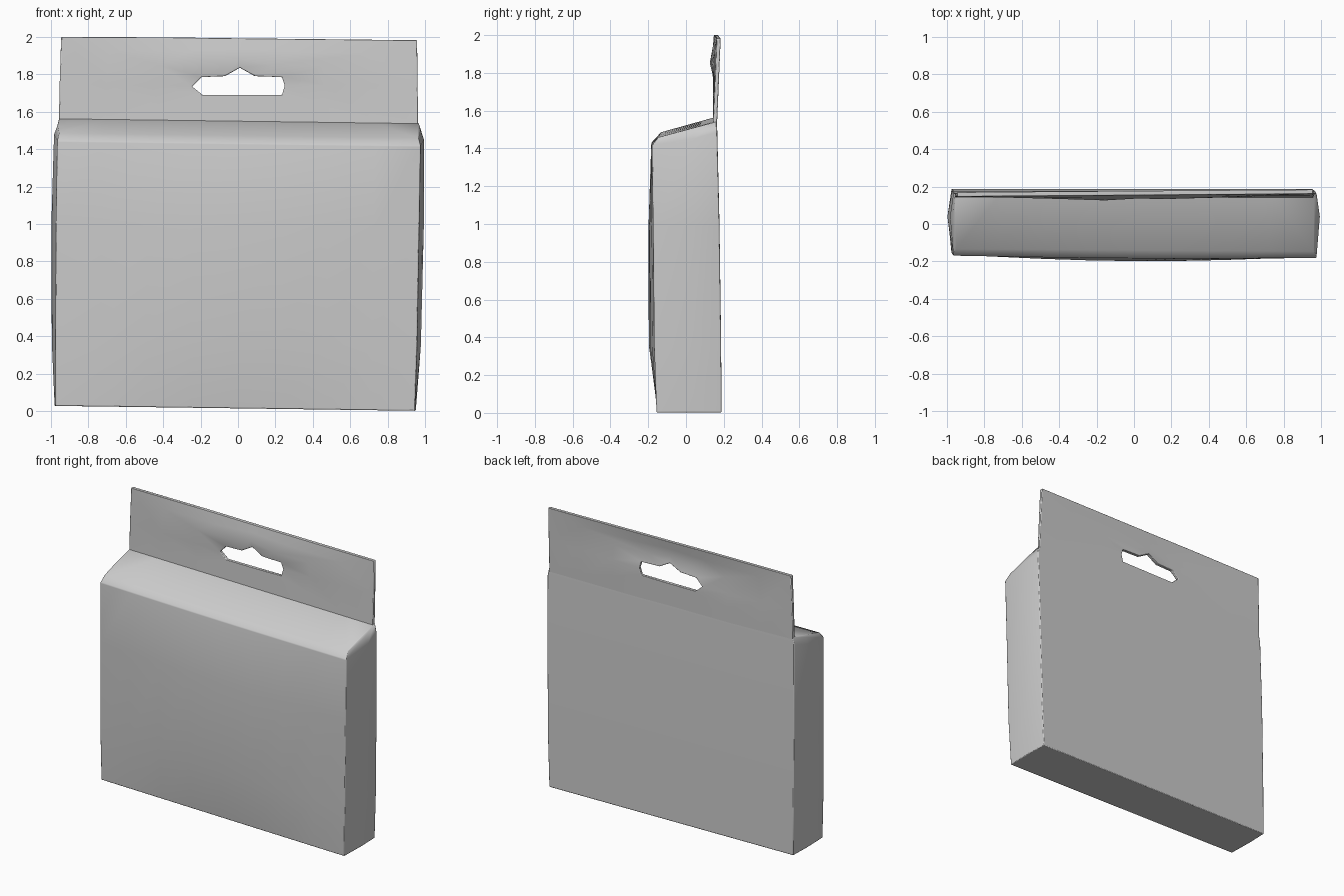
import bpy, bmesh, math
from mathutils import Vector

cube = bpy.data.objects.get("Cube")
if cube:
    bpy.data.objects.remove(cube, do_unlink=True)

grey = bpy.data.materials.new("plain grey")
grey.use_nodes = True
colour = (0.6, 0.6, 0.6, 1)
grey.diffuse_color = colour
grey.node_tree.nodes["Principled BSDF"].inputs["Base Color"].default_value = colour


def finish(bm, name, bevel, angle):
    bmesh.ops.recalc_face_normals(bm, faces=bm.faces)
    mesh = bpy.data.meshes.new(name)
    bm.to_mesh(mesh)
    bm.free()
    mesh.materials.append(grey)
    ob = bpy.data.objects.new(name, mesh)
    bpy.context.collection.objects.link(ob)
    mod = ob.modifiers.new("soft edges", "BEVEL")
    mod.width, mod.segments, mod.limit_method = bevel, 2, "ANGLE"
    mod.angle_limit = math.radians(40)
    bpy.ops.object.select_all(action="DESELECT")
    ob.select_set(True)
    bpy.context.view_layer.objects.active = ob
    bpy.ops.object.shade_smooth_by_angle(angle=math.radians(angle))
    return ob


# Box body: rings lofted upwards, slightly bulged and skewed
COLS = 8
# front z, back z, front y, back y, front bulge, left x, right x, side bulge
LEVELS = [
    (0.015, 0.015, -0.15, 0.188, 0.0, -0.975, 0.945, 0.005),
    (0.36, 0.36, -0.162, 0.186, 0.035, -0.975, 0.957, 0.02),
    (1.0, 1.0, -0.168, 0.177, 0.03, -0.972, 0.968, 0.025),
    (1.43, 1.5, -0.175, 0.165, 0.008, -0.965, 0.975, 0.018),
    (1.472, 1.555, -0.14, 0.163, 0.0, -0.955, 0.965, 0.01),
]
bm = bmesh.new()
rings = []
for zf, zb, yf, yb, bulge, xl, xr, side in LEVELS:
    ring = []
    for row in (0, 1):
        for i in range(COLS + 1):
            t = i / COLS if row == 0 else 1 - i / COLS
            x = xl + (xr - xl) * t
            tilt = 0.013 * (0.5 - t) * 2
            if row == 0:
                y, z = yf - bulge * math.sin(math.pi * t) + 0.012 * (0.5 - t), zf
            else:
                y, z = yb, zb
            ring.append(bm.verts.new((x, y, z + tilt)))
        # bulged middle of the side wall
        sx = xr + side if row == 0 else xl - side
        sz = (zf + zb) / 2 + (-0.013 if row == 0 else 0.013)
        ring.append(bm.verts.new((sx, 0.04, sz)))
    rings.append(ring)
n = len(rings[0])
for low, high in zip(rings, rings[1:]):
    for i in range(n):
        j = (i + 1) % n
        bm.faces.new((low[i], low[j], high[j], high[i]))
for ring in (rings[0], rings[-1]):
    for i in range(COLS):
        bm.faces.new((ring[i], ring[i + 1], ring[2 * COLS + 1 - i], ring[2 * COLS + 2 - i]))
    bm.faces.new((ring[COLS], ring[COLS + 1], ring[COLS + 2]))
    bm.faces.new((ring[2 * COLS + 2], ring[2 * COLS + 3], ring[0]))
finish(bm, "box_body", 0.014, 50)

# Hanging tab: thin crumpled sheet around a cut-out
HOLE = [(-0.245, 1.735), (-0.195, 1.785), (-0.07, 1.79), (0.01, 1.835), (0.09, 1.79),
        (0.235, 1.785), (0.25, 1.74), (0.235, 1.69), (0.02, 1.69), (-0.19, 1.69)]
OUTER = [(-0.953, 1.75), (-0.945, 2.0), (-0.35, 1.997), (0.01, 1.992), (0.4, 1.988),
         (0.957, 1.982), (0.96, 1.75), (0.962, 1.5), (0.02, 1.5), (-0.958, 1.5)]
# forward fold of the sheet above the cut-out, per spoke
FOLD = [0.0, 0.014, 0.024, 0.016, 0.018, 0.012, 0.0, 0.0, 0.0, 0.0]
HALF = 0.011


def sheet_y(x, z):
    h = max(0, (z - 1.5) / 0.5)
    return 0.152 + h * (0.014 + 0.008 * x)


bm = bmesh.new()
layers = []
for sign in (-1, 1):
    loops = []
    for f, weight in ((0, 0.3), (0.3, 1), (0.65, 0.5), (1, 0)):
        loop = []
        for a, b, fold in zip(HOLE, OUTER, FOLD):
            p = Vector(a).lerp(Vector(b), f)
            y = sheet_y(p.x, p.y) - fold * weight
            loop.append(bm.verts.new((p.x, y + sign * HALF, p.y)))
        loops.append(loop)
    layers.append(loops)
m = len(HOLE)
for i in range(m):
    j = (i + 1) % m
    for loops in layers:
        for a, b in zip(loops, loops[1:]):
            bm.faces.new((a[i], a[j], b[j], b[i]))
    for k in (0, -1):
        f, b = layers[0][k], layers[1][k]
        bm.faces.new((f[i], f[j], b[j], b[i]))
finish(bm, "hanging_tab", 0.004, 50)
